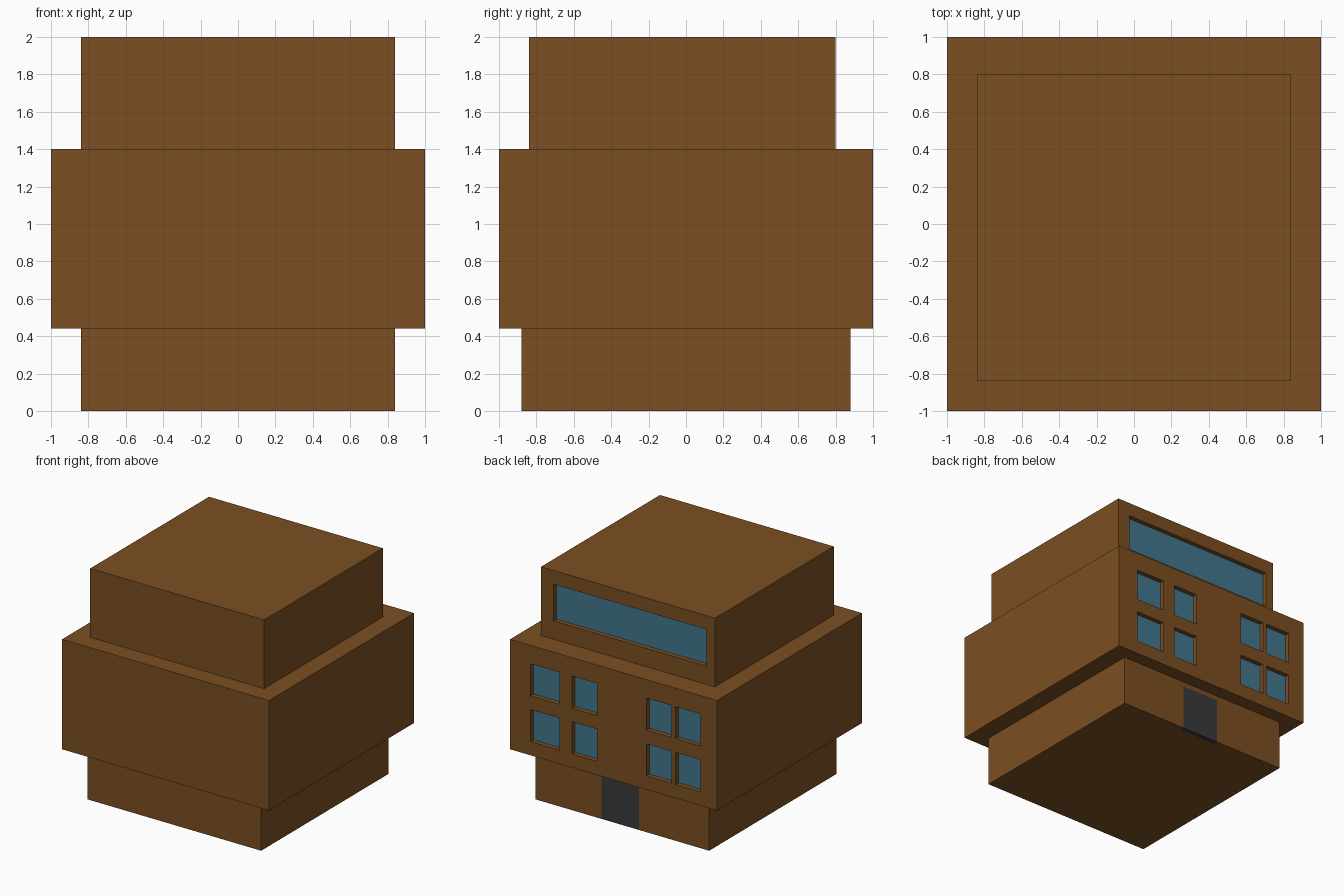
import bpy, bmesh
from mathutils import Vector

if "Cube" in bpy.data.objects:
    bpy.data.objects.remove(bpy.data.objects["Cube"])


def material(name, rgb):
    """Flat material from 0-255 sRGB values."""
    m = bpy.data.materials.new(name)
    lin = [((c / 255 + 0.055) / 1.055) ** 2.4 for c in rgb]
    m.diffuse_color = (*lin, 1)
    m.use_nodes = True
    m.node_tree.nodes["Principled BSDF"].inputs["Base Color"].default_value = m.diffuse_color
    return m


BROWN = material("brown_wall", (123, 79, 34))
GLASS = material("blue_glass", (66, 119, 142))
DARK = material("dark_door", (58, 58, 61))
RECESS = 0.04


def box(x, y, z):
    """Closed box as a bmesh, from (min, max) ranges."""
    bm = bmesh.new()
    bmesh.ops.create_cube(bm, size=1)
    for v in bm.verts:
        v.co = [r[0] if c < 0 else r[1] for c, r in zip(v.co, (x, y, z))]
    return bm


def split(bm, axis, values):
    """Cut the mesh along planes across one axis."""
    normal = Vector([float(i == axis) for i in range(3)])
    for value in values:
        bmesh.ops.bisect_plane(bm, geom=bm.verts[:] + bm.edges[:] + bm.faces[:],
                               plane_co=normal * value, plane_no=normal)


def inside(value, ranges):
    return any(lo < value < hi for lo, hi in ranges)


def finish(bm, name, mats):
    """Tidy the cut lines and make the object."""
    bmesh.ops.dissolve_limit(bm, angle_limit=0.01, verts=bm.verts[:],
                             edges=bm.edges[:], delimit={'MATERIAL'})
    bmesh.ops.recalc_face_normals(bm, faces=bm.faces[:])
    me = bpy.data.meshes.new(name)
    bm.to_mesh(me)
    bm.free()
    for m in mats:
        me.materials.append(m)
    bpy.context.collection.objects.link(bpy.data.objects.new(name, me))


def storey(name, x, y, z, columns, rows):
    """Block with a grid of recessed windows in its back face."""
    bm = box(x, y, z)
    split(bm, 0, [v for c in columns for v in c])
    split(bm, 2, [v for r in rows for v in r])
    panes = []
    for f in bm.faces:
        c = f.calc_center_median()
        if abs(c.y - y[1]) < 1e-4 and inside(c.x, columns) and inside(c.z, rows):
            panes.append(f)
    panes = bmesh.ops.extrude_discrete_faces(bm, faces=panes)["faces"]
    for f in panes:
        f.material_index = 1
        bmesh.ops.translate(bm, verts=f.verts[:], vec=(0, -RECESS, 0))
    finish(bm, name, (BROWN, GLASS))


# Ground floor with a flush dark door at the back
bm = box((-0.84, 0.84), (-0.88, 0.88), (0, 0.44))
split(bm, 0, (-0.16, 0.20))
split(bm, 1, (0.84,))
split(bm, 2, (0.40,))
for f in bm.faces:
    c = f.calc_center_median()
    if -0.16 < c.x < 0.20 and c.y > 0.84 and c.z < 0.40:
        f.material_index = 1
finish(bm, "ground_floor", (BROWN, DARK))

# Wide middle floors with eight windows
storey("middle_floors", (-1, 1), (-1, 1), (0.44, 1.40),
       [(-0.84, -0.60), (-0.56, -0.32), (0.16, 0.40), (0.52, 0.80)],
       [(0.56, 0.84), (0.96, 1.24)])

# Top floor with one long window
storey("top_floor", (-0.84, 0.84), (-0.84, 0.80), (1.40, 2.0),
       [(-0.76, 0.72)], [(1.56, 1.88)])
